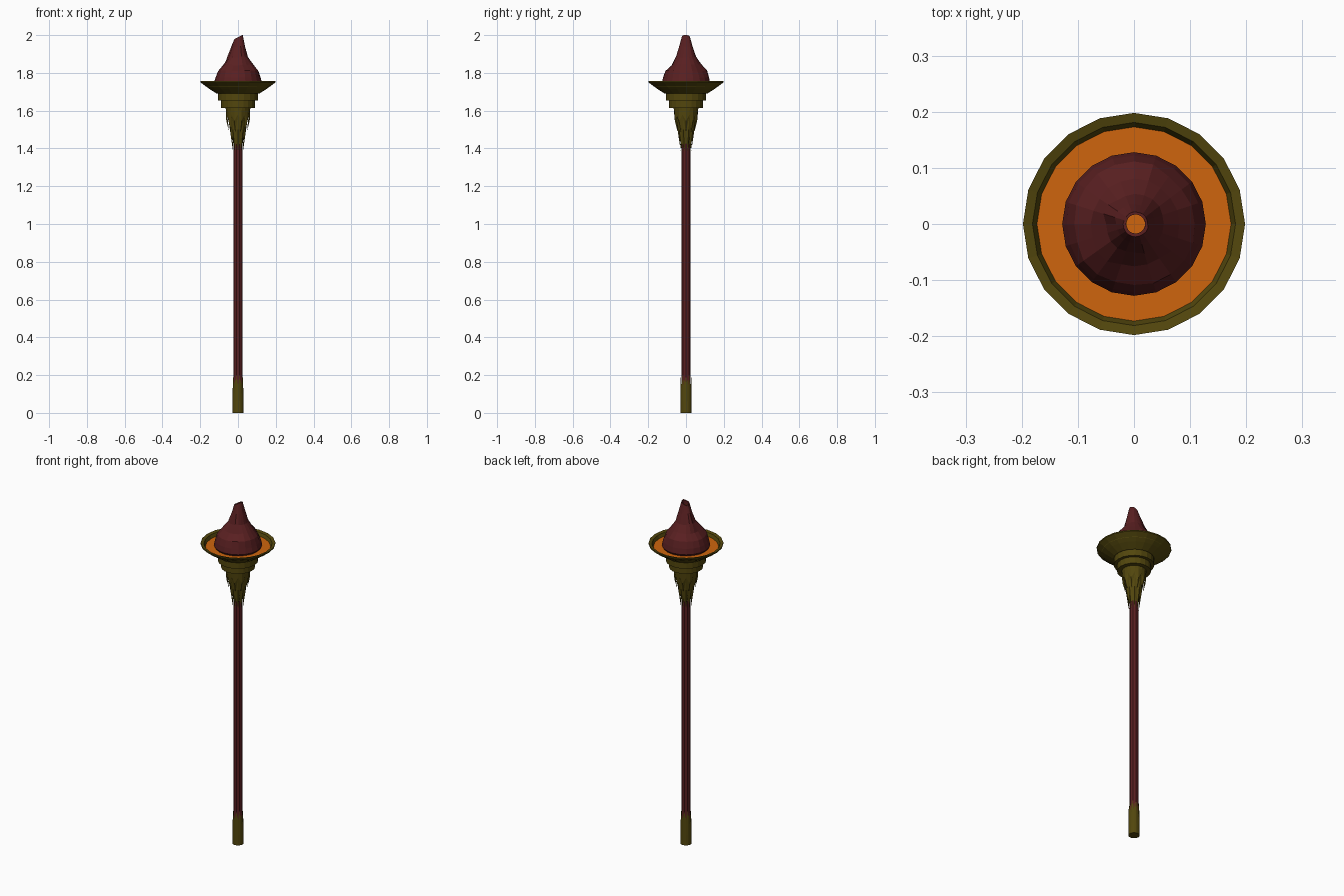
import bpy, random
from math import sin, cos, pi

if "Cube" in bpy.data.objects:
    bpy.data.objects.remove(bpy.data.objects["Cube"])

random.seed(4)


def material(name, rgb):
    m = bpy.data.materials.new(name)
    m.diffuse_color = (*rgb, 1)
    m.use_nodes = True
    m.node_tree.nodes["Principled BSDF"].inputs["Base Color"].default_value = m.diffuse_color
    return m


RED = material("dark_red", (0.10, 0.014, 0.015))
OLIVE = material("olive_bronze", (0.085, 0.062, 0.004))
ORANGE = material("ember_orange", (0.62, 0.13, 0.004))


def skin(name, rings, mat, cap_start=False, cap_end=False):
    """Join equal-length rings of points with quads."""
    n = len(rings[0])
    verts = [p for ring in rings for p in ring]
    faces = [(k * n + i, k * n + (i + 1) % n, (k + 1) * n + (i + 1) % n, (k + 1) * n + i)
             for k in range(len(rings) - 1) for i in range(n)]
    if cap_start:
        faces.append(tuple(reversed(range(n))))
    if cap_end:
        faces.append(tuple(range(len(verts) - n, len(verts))))
    me = bpy.data.meshes.new(name)
    me.from_pydata(verts, [], faces)
    me.materials.append(mat)
    ob = bpy.data.objects.new(name, me)
    bpy.context.collection.objects.link(ob)
    return ob


def ring(r, z, n=20, cx=0.0):
    return [(cx + r * cos(2 * pi * i / n), r * sin(2 * pi * i / n), z) for i in range(n)]


def lathe(name, profile, mat, n=20, caps=True):
    return skin(name, [ring(r, z, n) for r, z in profile], mat, caps, caps)


def zigzag(tip, notch, n=20, shift=0):
    """Ring alternating between leaf tip and notch, each given as (r, z)."""
    pts = []
    for i in range(n):
        r, z = tip if (i + shift) % 2 == 0 else notch
        pts.append((r * cos(2 * pi * i / n), r * sin(2 * pi * i / n), z))
    return pts


# shaft
lathe("shaft", [(0.025, 0.01), (0.025, 1.45)], RED, 10)

# foot sleeve with leaf points reaching up the shaft
skin("foot_sleeve", [ring(0.030, 0), ring(0.030, 0.06), zigzag((0.029, 0.20), (0.029, 0.12))],
     OLIVE, cap_start=True)
skin("foot_inner_leaves", [ring(0.0275, 0.06), zigzag((0.0265, 0.19), (0.0275, 0.08), shift=1)], OLIVE)

# leaf calyx under the bowl: core plus two layers of leaves pointing down
lathe("calyx_core", [(0.024, 1.42), (0.036, 1.50), (0.050, 1.58), (0.056, 1.63)], OLIVE)
skin("lower_leaves", [zigzag((0.027, 1.38), (0.036, 1.47), shift=1),
                      zigzag((0.045, 1.50), (0.042, 1.50), shift=1),
                      ring(0.055, 1.58), ring(0.057, 1.62)], OLIVE)
skin("upper_leaves", [zigzag((0.047, 1.49), (0.060, 1.575)),
                      zigzag((0.062, 1.545), (0.0605, 1.58)),
                      ring(0.064, 1.60), ring(0.066, 1.62)], OLIVE)

# stepped collar and flared bowl with a thin lip
lathe("collar_lower", [(0.090, 1.615), (0.090, 1.656)], OLIVE)
lathe("collar_upper", [(0.107, 1.653), (0.107, 1.692)], OLIVE)
skin("bowl", [ring(r, z) for r, z in [(0.04, 1.69), (0.112, 1.69), (0.150, 1.714), (0.198, 1.749),
                                      (0.198, 1.756), (0.181, 1.752), (0.171, 1.728)]],
     OLIVE, cap_start=True)

# glowing floor of the bowl
lathe("ember_floor", [(0.173, 1.732), (0.173, 1.734)], ORANGE)

# rough-hewn peak with an open, slightly slanted tip
peak = []
for r, z, rough in [(0.120, 1.732, 0), (0.128, 1.745, 0), (0.121, 1.775, 0.002), (0.108, 1.81, 0.004),
                    (0.080, 1.845, 0.005), (0.054, 1.885, 0.005), (0.036, 1.94, 0.003),
                    (0.022, 1.988, 0.001), (0.017, 1.988, 0), (0.017, 1.965, 0)]:
    pts = ring(r, z, 20, 0.003 * max(0, (z - 1.8) / 0.19))
    offs = [random.uniform(-rough, rough) for _ in range(10)]
    out = []
    for i, (x, y, h) in enumerate(pts):
        k = 1 + offs[i // 2] / r
        tilt = 0.5 * x if 1.98 < z else 0
        out.append((x * k, y * k, h + tilt + offs[i // 2]))
    peak.append(out)
skin("peak", peak, RED, cap_start=True)

# ember glowing in the tip opening
ember = lathe("tip_ember", [(0.017, 1.95), (0.017, 1.97)], ORANGE)
ember.location.x = 0.003
